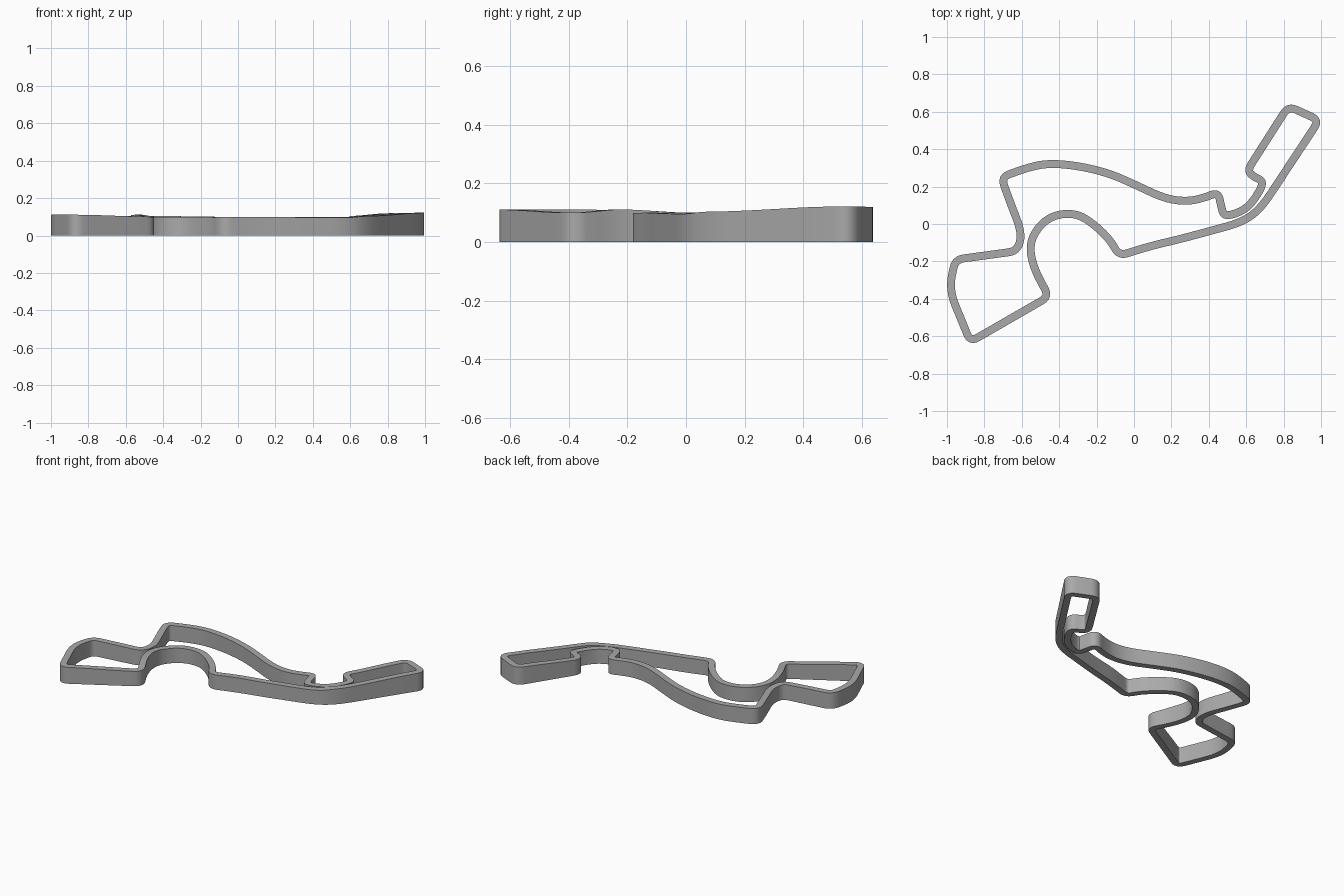
import bpy
import bmesh
from math import radians
from mathutils import Vector

BAND_WIDTH = 0.042
SHARP_CUT, GENTLE_CUT = 0.045, 0.09
STEPS = 6

# Corners of the closed centre line, anticlockwise from the front left tip: x, y
corners = [
    (-.875, -.63), (-.455, -.388), (-.54, -.23), (-.56, -.1), (-.5, 0),
    (-.42, .05), (-.32, .057), (-.24, .02), (-.13, -.08), (-.08, -.17),
    (.09, -.117), (.25, -.08), (.58, .01), (.68, .085), (.99, .555),
    (.825, .63), (.605, .285), (.645, .25), (.69, .23), (.675, .18),
    (.62, .1), (.56, .06), (.48, .04), (.465, .1), (.45, .17),
    (.375, .14), (.285, .12), (.165, .135), (0, .213), (-.13, .27),
    (-.29, .31), (-.45, .325), (-.56, .305), (-.71, .25), (-.66, .11),
    (-.597, -.05), (-.625, -.145), (-.955, -.19), (-.99, -.35),
]

# Wall height at some of the corners (corner index: height)
heights = {0: .111, 1: .1, 2: .111, 4: .1, 7: .095, 10: .1, 12: .096,
           13: .104, 14: .122, 15: .119, 16: .104, 20: .098, 24: .1,
           28: .099, 31: .104, 33: .105, 35: .1, 37: .107, 38: .111}


def height_at(position):
    """Ease between the neighbouring height keys around the loop."""
    count = len(corners)
    keys = sorted(heights) + [count]
    position %= count
    for a, b in zip(keys, keys[1:]):
        if a <= position <= b:
            t = (position - a) / (b - a)
            t = t * t * (3 - 2 * t)
            return heights[a] * (1 - t) + heights[b % count] * t


def rounded_path(points):
    """Round each corner; return (centre point, height) samples."""
    points = [Vector(p) for p in points]
    samples = []
    for i, corner in enumerate(points):
        back = points[i - 1] - corner
        ahead = points[(i + 1) % len(points)] - corner
        sharp = (-back).angle(ahead) > radians(45)
        cut = SHARP_CUT if sharp else GENTLE_CUT
        start_t = min(cut / back.length, 0.5)
        end_t = min(cut / ahead.length, 0.5)
        start = corner + back * start_t
        end = corner + ahead * end_t
        for step in range(STEPS + 1):
            t = step / STEPS
            spot = start.lerp(corner, t).lerp(corner.lerp(end, t), t)
            place = i - start_t * (1 - t) ** 2 + end_t * t ** 2
            if samples and (spot - samples[-1][0]).length < 0.002:
                continue
            samples.append((spot, height_at(place)))
        # Extra samples on long straights carry the changing height
        gap = ahead.length * 0.5 - cut
        if gap > 0.05:
            for k in range(1, 6):
                t = end_t + (1 - 2 * end_t) * k / 6
                samples.append((corner + ahead * t, height_at(i + t)))
    if (samples[0][0] - samples[-1][0]).length < 0.002:
        samples.pop()
    return samples


def build_wall(name, samples, width, material):
    """Sweep an upright rectangle around the closed path."""
    bm = bmesh.new()
    rings = []
    for i, (spot, height) in enumerate(samples):
        before = (spot - samples[i - 1][0]).normalized()
        after = (samples[(i + 1) % len(samples)][0] - spot).normalized()
        along = (before + after).normalized()
        side = Vector((along.y, -along.x)) * width / 2
        outer, inner = spot + side, spot - side
        rings.append([bm.verts.new(co) for co in (
            (*outer, 0), (*outer, height), (*inner, height), (*inner, 0))])
    for i, ring in enumerate(rings):
        previous = rings[i - 1]
        for k in range(4):
            n = (k + 1) % 4
            bm.faces.new((previous[k], ring[k], ring[n], previous[n]))
    bmesh.ops.recalc_face_normals(bm, faces=bm.faces)
    mesh = bpy.data.meshes.new(name)
    bm.to_mesh(mesh)
    bm.free()
    mesh.materials.append(material)
    wall = bpy.data.objects.new(name, mesh)
    bpy.context.collection.objects.link(wall)
    return wall


def flat_material(name, colour):
    material = bpy.data.materials.new(name)
    material.use_nodes = True
    material.diffuse_color = colour
    shader = material.node_tree.nodes["Principled BSDF"]
    shader.inputs["Base Color"].default_value = colour
    return material


default_cube = bpy.data.objects.get("Cube")
if default_cube:
    bpy.data.objects.remove(default_cube)

# Circuit wall with a gently rolling top
grey = flat_material("mid grey", (0.4, 0.4, 0.4, 1))
wall = build_wall("circuit_wall", rounded_path(corners), BAND_WIDTH, grey)
bpy.ops.object.select_all(action="DESELECT")
wall.select_set(True)
bpy.context.view_layer.objects.active = wall
bpy.ops.object.shade_smooth_by_angle(angle=radians(30))
